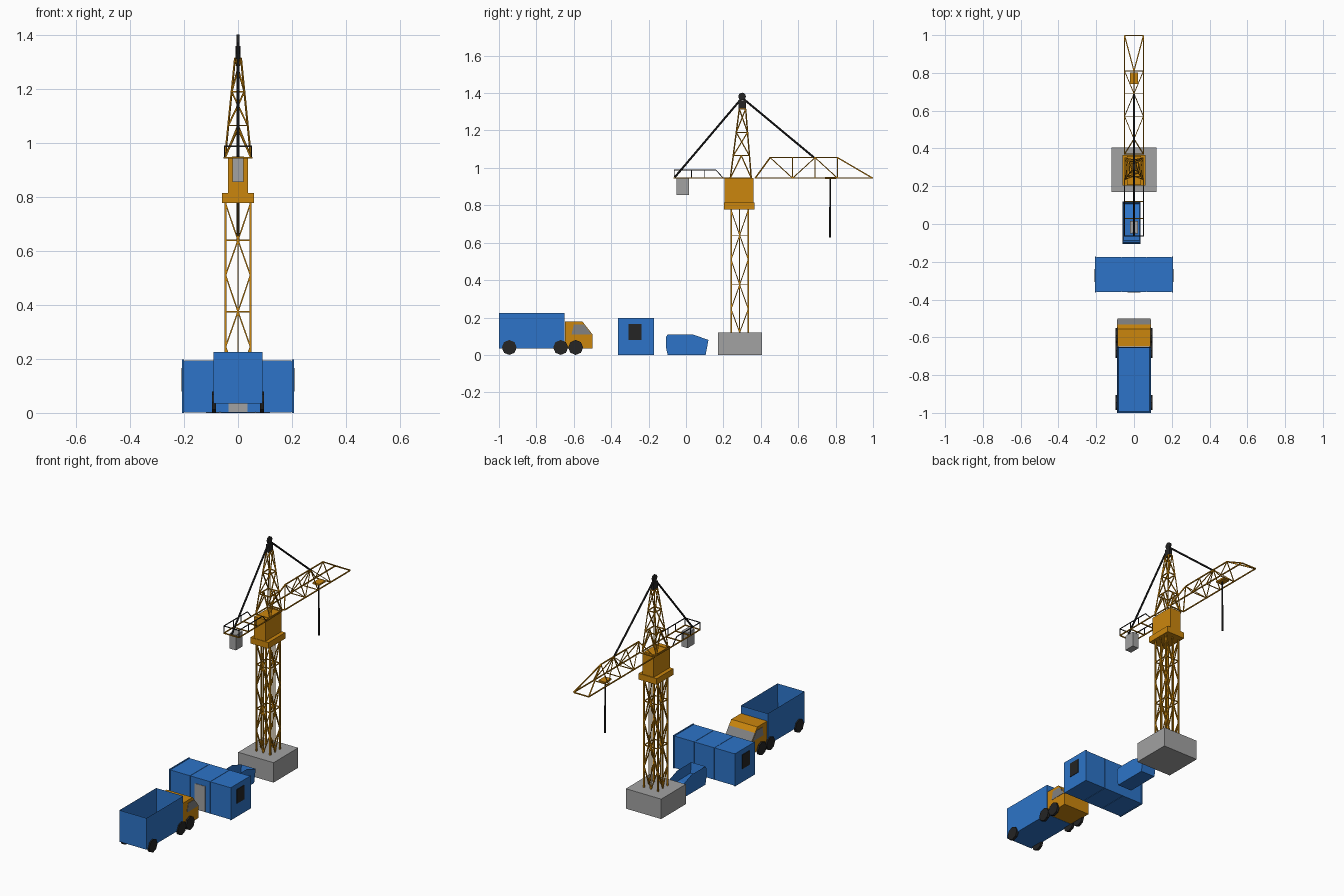
import bpy, bmesh
from math import radians
from mathutils import Vector, Matrix

if "Cube" in bpy.data.objects:
    bpy.data.objects.remove(bpy.data.objects["Cube"])


def material(name, rgb):
    m = bpy.data.materials.new(name)
    m.use_nodes = True
    m.diffuse_color = (*rgb, 1)
    m.node_tree.nodes["Principled BSDF"].inputs["Base Color"].default_value = (*rgb, 1)
    return m


BLUE = material("blue paint", (0.026, 0.175, 0.58))
ORANGE = material("orange paint", (0.6, 0.24, 0.004))
GREY = material("concrete grey", (0.36, 0.36, 0.36))
GLASS = material("window grey", (0.22, 0.22, 0.22))
BLACK = material("black", (0.018, 0.018, 0.018))


def finish(bm, name, *mats):
    bmesh.ops.recalc_face_normals(bm, faces=bm.faces)
    me = bpy.data.meshes.new(name)
    bm.to_mesh(me)
    bm.free()
    for m in mats:
        me.materials.append(m)
    ob = bpy.data.objects.new(name, me)
    bpy.context.collection.objects.link(ob)
    return ob


def box_mesh(x, y, z):
    bm = bmesh.new()
    lo, hi = Vector((x[0], y[0], z[0])), Vector((x[1], y[1], z[1]))
    bmesh.ops.create_cube(bm, size=1, matrix=Matrix.Translation((lo + hi) / 2)
                          @ Matrix.Diagonal((*(hi - lo), 1)))
    return bm


def box(name, x, y, z, mat):
    return finish(box_mesh(x, y, z), name, mat)


def prism_mesh(profile, x0, x1):
    """Extrude a y-z outline along x."""
    bm = bmesh.new()
    face = bm.faces.new([bm.verts.new((x0, y, z)) for y, z in profile])
    ext = bmesh.ops.extrude_face_region(bm, geom=[face])
    verts = [v for v in ext["geom"] if isinstance(v, bmesh.types.BMVert)]
    bmesh.ops.translate(bm, verts=verts, vec=(x1 - x0, 0, 0))
    bmesh.ops.recalc_face_normals(bm, faces=bm.faces)
    return bm


def hollow(bm, wall, depth, taper=1):
    """Sink the upward faces to open the top of a container."""
    bm.normal_update()
    top = [f for f in bm.faces if f.normal.z > 0.7]
    bmesh.ops.inset_region(bm, faces=top, thickness=wall)
    for v in {v for f in top for v in f.verts}:
        v.co.z -= depth
        v.co.y *= taper


def bars(name, segments, r, mat, sides=4):
    """Join straight bars between point pairs into one object."""
    bm = bmesh.new()
    for a, b in segments:
        a, b = Vector(a), Vector(b)
        d = b - a
        rot = d.to_track_quat('Z', 'Y').to_matrix().to_4x4()
        bmesh.ops.create_cone(bm, cap_ends=True, segments=sides, radius1=r, radius2=r, depth=d.length,
                              matrix=Matrix.Translation((a + b) / 2) @ rot
                              @ Matrix.Rotation(radians(45), 4, 'Z'))
    return finish(bm, name, mat)


def ring(cy, hx, hy, z):
    return [(-hx, cy - hy, z), (hx, cy - hy, z), (hx, cy + hy, z), (-hx, cy + hy, z)]


def around(points):
    return [(points[i], points[(i + 1) % len(points)]) for i in range(len(points))]


def middle(a, b):
    return (Vector(a) + Vector(b)) / 2


# Truck: open bed, cab with sloping windscreen, six wheels
bed = box_mesh((-0.09, 0.09), (-1, -0.65), (0.035, 0.225))
hollow(bed, 0.01, 0.15)
finish(bed, "truck_bed", BLUE)

cab = prism_mesh([(-0.648, 0.035), (-0.5, 0.035), (-0.5, 0.11), (-0.533, 0.152),
                  (-0.555, 0.18), (-0.648, 0.18)], -0.087, 0.087)
for f in cab.faces:
    c = f.calc_center_median()
    if f.normal.y > 0.3 and f.normal.z > 0.3 and c.z < 0.15:
        f.material_index = 1
finish(cab, "truck_cab", ORANGE, GLASS)

for s, side in ((-1, "right"), (1, "left")):
    pane = prism_mesh([(-0.612, 0.11), (-0.505, 0.11), (-0.545, 0.162), (-0.6, 0.162)],
                      s * 0.085, s * 0.089)
    finish(pane, side + "_cab_window", GLASS)
    for i, y in enumerate((-0.945, -0.67, -0.59)):
        bars(f"{side}_wheel_{i + 1}", [((s * 0.082, y, 0.04), (s * 0.097, y, 0.04))],
             0.04, BLACK, 8)

# Site cabin: three panels, end frames, door and end windows
for i in range(3):
    x = -0.2 + i * 0.1333
    box(f"cabin_panel_{i + 1}", (x + 0.001, x + 0.1323), (-0.36, -0.175), (0.002, 0.194), BLUE)
box("cabin_core", (-0.2, 0.2), (-0.357, -0.178), (0.004, 0.191), BLUE)
box("cabin_door", (-0.035, 0.035), (-0.363, -0.358), (0.004, 0.158), GREY)
for s, side in ((-1, "right"), (1, "left")):
    box(side + "_cabin_frame", sorted((s * 0.2, s * 0.207)), (-0.363, -0.172), (0, 0.197), BLUE)
    box(side + "_cabin_window", sorted((s * 0.205, s * 0.21)), (-0.308, -0.238), (0.08, 0.166), BLACK)

# Open waste skip
skip = prism_mesh([(-0.098, 0), (0.105, 0), (0.12, 0.08), (0.035, 0.11), (-0.098, 0.11),
                   (-0.107, 0.095), (-0.107, 0.04)], -0.061, 0.034)
hollow(skip, 0.006, 0.06, 0.92)
finish(skip, "waste_skip", BLUE)

# Crane base and lattice mast
MAST_Y, APEX_Y = 0.287, 0.3
box("concrete_base", (-0.118, 0.118), (0.17, 0.405), (0, 0.12), GREY)
foot, head = ring(MAST_Y, 0.046, 0.046, 0.12), ring(MAST_Y, 0.046, 0.046, 0.78)
bars("mast_posts", list(zip(foot, head)), 0.006, ORANGE)
lattice = []
levels = [0.12, 0.245, 0.375, 0.51, 0.64, 0.775]
for z in (0.375, 0.64):
    lattice += around(ring(MAST_Y, 0.046, 0.046, z))
for i in range(4):
    a, b = Vector(foot[i]), Vector(foot[(i + 1) % 4])
    m = middle(a, b)
    at = lambda p, z: (p.x, p.y, z)
    lattice.append((at(m, 0.12), at(m, 0.78)))
    for k in range(5):
        z0, z1 = levels[k], levels[k + 1]
        for p in (a, b):
            lattice.append((at(m, z0), at(p, z1)) if k % 2 == 0 else (at(p, z0), at(m, z1)))
bars("mast_lattice", lattice, 0.0035, ORANGE)

# Slewing platform and machinery house
box("slewing_platform", (-0.06, 0.06), (0.204, 0.365), (0.778, 0.815), ORANGE)
box("machinery_house", (-0.037, 0.037), (0.207, 0.36), (0.815, 0.945), ORANGE)

# Tapering tower head
rings = []
for z in (0.945, 1.065, 1.19, 1.315):
    t = (z - 0.945) / 0.37
    rings.append(ring(0.293 + 0.009 * t, 0.048 - 0.037 * t, 0.056 - 0.039 * t, z))
tower = [seg for r in rings for seg in around(r)]
for k, (low, high) in enumerate(zip(rings, rings[1:])):
    tower += list(zip(low, high))
    for i in range(4):
        j = (i + 1) % 4
        if k == 0:
            m = middle(high[i], high[j])
            tower += [(low[i], m), (low[j], m)]
        else:
            tower.append((low[i], high[j]))
bars("tower_head", tower, 0.0038, ORANGE)
box("tower_cap", (-0.009, 0.009), (0.281, 0.321), (1.312, 1.36), BLACK)
bars("top_pulley", [((-0.005, APEX_Y, 1.382), (0.005, APEX_Y, 1.382))], 0.02, BLACK, 16)

# Triangular jib
W, LOW, TOP = 0.05, 0.945, 1.055
jib = [((0, 0.45, TOP), (0, 0.81, TOP)), ((-W, 0.998, LOW), (W, 0.998, LOW)),
       ((-W, 0.37, LOW), (W, 0.37, LOW))]
web = []
for s in (-W, W):
    jib += [((s, 0.37, LOW), (s, 0.998, LOW)), ((s, 0.37, LOW), (0, 0.45, TOP)),
            ((s, 0.998, LOW), (0, 0.81, TOP))]
    for y in (0.57, 0.69, 0.81):
        web.append(((s, y, LOW), (0, y, TOP)))
    for low_y, top_y in ((0.57, 0.45), (0.57, 0.69), (0.81, 0.69)):
        web.append(((s, low_y, LOW), (0, top_y, TOP)))
for y in (0.57, 0.69, 0.81):
    web.append(((-W, y, LOW), (W, y, LOW)))
bars("jib_chords", jib, 0.0042, ORANGE)
bars("jib_web", web, 0.003, ORANGE)

# Trolley, hoist rope and hook
box("trolley", (-0.022, 0.022), (0.742, 0.802), (0.941, 0.951), ORANGE)
bars("hoist_rope", [((0, 0.77, 0.78), (0, 0.77, 0.945))], 0.004, BLACK, 8)
bars("hook_block", [((0, 0.77, 0.628), (0, 0.77, 0.79))], 0.006, BLACK, 8)

# Counter jib with railing and counterweight
deck = [((-W, y, LOW), (W, y, LOW)) for y in (-0.063, 0.03, 0.12)]
rail = [((-W, -0.063, 0.988), (W, -0.063, 0.988))]
for s in (-W, W):
    deck.append(((s, -0.063, LOW), (s, 0.24, LOW)))
    rail += [((s, -0.063, 0.988), (s, 0.16, 0.988)), ((s, 0.16, 0.988), (s, 0.2, LOW))]
    rail += [((s, y, LOW), (s, y, 0.988)) for y in (-0.063, 0.03, 0.1)]
bars("counter_jib_deck", deck, 0.004, ORANGE)
bars("counter_jib_railing", rail, 0.003, BLACK)
box("counterweight", (-0.021, 0.021), (-0.05, 0.015), (0.855, 0.946), GREY)

# Tie ropes from the apex
apex = (0, APEX_Y, 1.375)
bars("tie_ropes", [(apex, (0, -0.06, 0.95)), (apex, (0, 0.685, TOP))], 0.0055, BLACK, 8)
